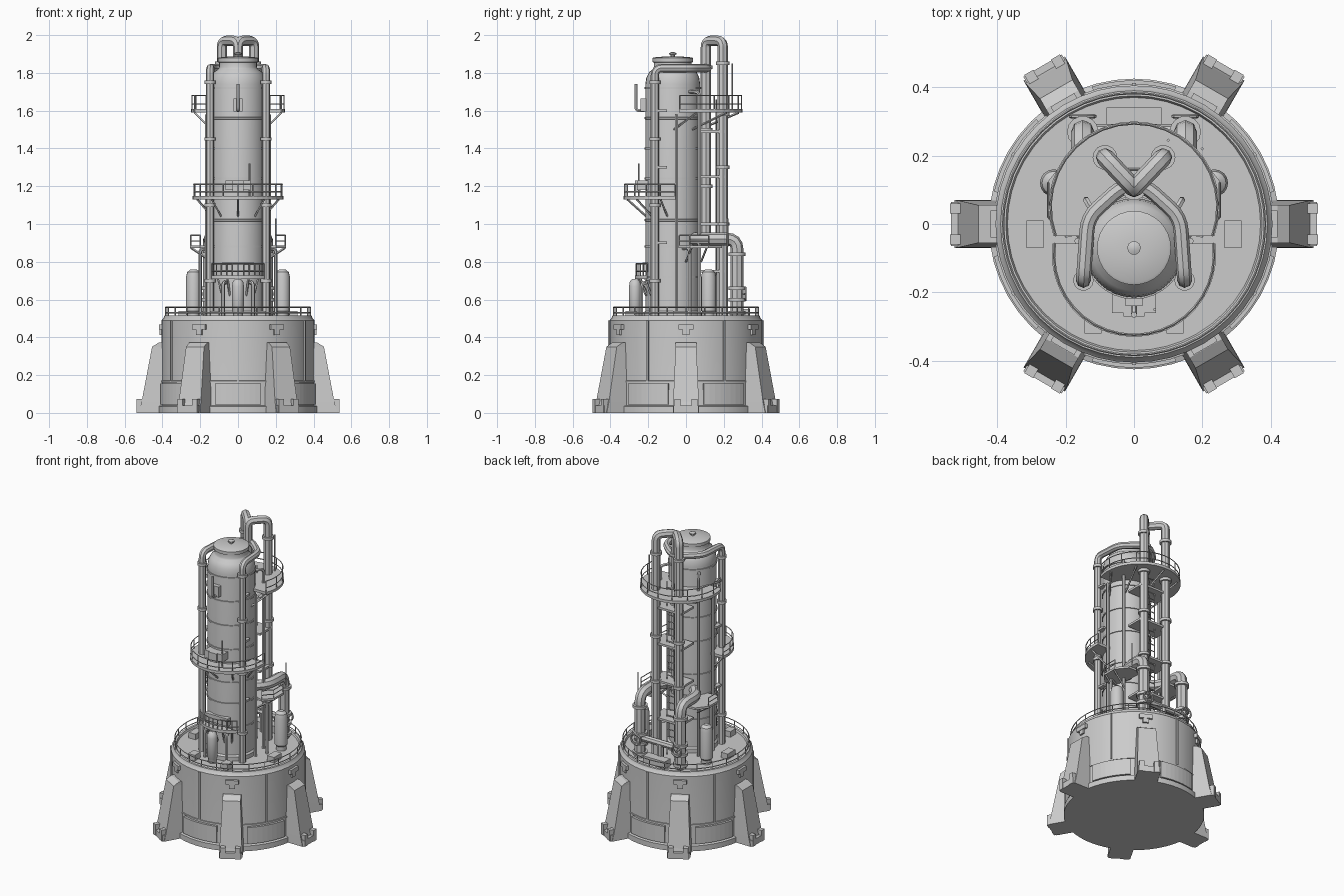
import bpy, bmesh
from math import sin, cos, pi, radians
from mathutils import Vector, Matrix

if "Cube" in bpy.data.objects:
    bpy.data.objects.remove(bpy.data.objects["Cube"])

TY, TR = -0.07, 0.145          # tower centre y and radius


def finish(name, bm, smooth=False):
    bmesh.ops.recalc_face_normals(bm, faces=bm.faces)
    me = bpy.data.meshes.new(name)
    bm.to_mesh(me)
    bm.free()
    ob = bpy.data.objects.new(name, me)
    bpy.context.collection.objects.link(ob)
    if smooth:
        bpy.ops.object.select_all(action='DESELECT')
        ob.select_set(True)
        bpy.context.view_layer.objects.active = ob
        bpy.ops.object.shade_smooth_by_angle(angle=radians(35))
    return ob


def lathe(name, prof, c=(0, 0), seg=32):
    """Closed solid of revolution from (radius, z) points."""
    bm = bmesh.new()
    rings = [[bm.verts.new((c[0] + r * cos(2 * pi * i / seg), c[1] + r * sin(2 * pi * i / seg), z))
              for i in range(seg)] for r, z in prof]
    for a, b in zip(rings, rings[1:]):
        for i in range(seg):
            j = (i + 1) % seg
            bm.faces.new((a[i], a[j], b[j], b[i]))
    bm.faces.new(rings[0][::-1])
    bm.faces.new(rings[-1])
    return finish(name, bm, True)


def prism(name, pts, z0, z1, bm=None):
    """Extruded flat outline."""
    own = bm is None
    bm = bm or bmesh.new()
    f = bm.faces.new([bm.verts.new((x, y, z0)) for x, y in pts])
    ext = bmesh.ops.extrude_face_region(bm, geom=[f])
    bmesh.ops.translate(bm, vec=(0, 0, z1 - z0), verts=[v for v in ext['geom'] if isinstance(v, bmesh.types.BMVert)])
    if own:
        return finish(name, bm)


def boxes(name, items):
    """items: (centre, size, angle): boxes turned about the z axis through the origin."""
    bm = bmesh.new()
    for c, s, ang in items:
        m = Matrix.Rotation(radians(ang), 4, 'Z') @ Matrix.Translation(c) @ Matrix.Diagonal((*s, 1))
        bmesh.ops.create_cube(bm, size=1, matrix=m)
    return finish(name, bm)


def bend(pts, f):
    """Round the corners of a path."""
    p = [Vector(q) for q in pts]
    out = [p[0]]
    for a, b, c in zip(p, p[1:], p[2:]):
        s, e = b + (a - b).normalized() * f, b + (c - b).normalized() * f
        out += [s * (1 - t) ** 2 + b * 2 * t * (1 - t) + e * t * t for t in (0, .25, .5, .75, 1)]
    return out + [p[-1]]


def tubes(name, paths, r, f=0, res=2):
    """Round tubes along one or more paths, turned into one mesh."""
    cu = bpy.data.curves.new(name, 'CURVE')
    cu.dimensions, cu.bevel_depth, cu.bevel_resolution, cu.use_fill_caps = '3D', r, res, True
    for path in paths:
        q = bend(path, f) if f else path
        sp = cu.splines.new('POLY')
        sp.points.add(len(q) - 1)
        for pt, co in zip(sp.points, q):
            pt.co = (*co, 1)
    tmp = bpy.data.objects.new(name + "_path", cu)
    bpy.context.collection.objects.link(tmp)
    bpy.context.view_layer.update()
    me = bpy.data.meshes.new_from_object(tmp.evaluated_get(bpy.context.evaluated_depsgraph_get()))
    bpy.data.objects.remove(tmp)
    bm = bmesh.new()
    bm.from_mesh(me)
    bpy.data.meshes.remove(me)
    return finish(name, bm, True)


def arc(c, r, a0, a1, n):
    return [(c[0] + r * cos(radians(a0 + (a1 - a0) * i / n)), c[1] + r * sin(radians(a0 + (a1 - a0) * i / n)))
            for i in range(n + 1)]


def railing(name, xy, z, h):
    paths = [[(x, y, z + h * k) for x, y in xy] for k in (.5, 1)]
    paths += [[(x, y, z), (x, y, z + h)] for x, y in xy[::2]]
    tubes(name, paths, 0.0035, res=0)


def both(path):
    return [path, [(-x, y, z) for x, y, z in path]]


# Base drum, deck and rim
lathe("base_drum", [(.425, 0), (.425, .035), (.41, .04), (.405, .16), (.405, .49), (.395, .5),
                    (.39, .515), (.375, .515), (.37, .503), (.05, .503)], seg=48)
railing("deck_railing", arc((0, 0), .383, 0, 360, 48), .5, .06)
skirt = bmesh.new()
for k in range(6):
    a = 60 * k + 30
    prism("", arc((0, 0), .42, a - 17, a + 17, 8) + arc((0, 0), .39, a + 17, a - 17, 8), .045, .155, skirt)
finish("skirt_panels", skirt)
lathe("drum_seam", [(.40, .16), (.41, .162), (.41, .17), (.40, .172)], seg=48)
boxes("drum_vertical_ribs", [((.406, 0, .33), (.012, .012, .32), 60 * k + 30) for k in range(6)])
boxes("drum_hatches", [((.408, 0, .455), (.022, .08, .028), 60 * k) for k in range(6)]
      + [((.408, 0, .428), (.016, .035, .03), 60 * k) for k in range(6)])

# Six tapered buttress legs with foot blocks
bm = bmesh.new()
for k in range(6):
    m = Matrix.Rotation(radians(60 * k), 4, 'Z')
    levels = [(.525, .07, 0), (.51, .068, .06), (.455, .055, .35), (.42, .055, .372)]
    rings = [[bm.verts.new(m @ Vector(p)) for p in ((.37, -w, z), (r, -w, z), (r, w, z), (.37, w, z))]
             for r, w, z in levels]
    for a, b in zip(rings, rings[1:]):
        for i in range(4):
            bm.faces.new((a[i], a[(i + 1) % 4], b[(i + 1) % 4], b[i]))
    bm.faces.new(rings[0])
    bm.faces.new(rings[-1])
finish("buttress_legs", bm)
boxes("foot_clamps", [((.512, s * .045, .037), (.052, .03, .074), 60 * k) for k in range(6) for s in (-1, 1)]
      + [((.505, 0, .02), (.06, .13, .04), 60 * k) for k in range(6)])

# Main tower with shoulder, cap and seam bands
lathe("tower", [(.155, .5), (.155, .53), (TR, .54), (TR, 1.74), (.14, 1.775), (.125, 1.805), (.105, 1.82), (.1, 1.83),
                (.1, 1.855), (.108, 1.857), (.108, 1.878), (.1, 1.882), (.03, 1.888)], (0, TY))
for i, z in enumerate((.72, .88, 1.02, 1.24, 1.4, 1.56, 1.72)):
    lathe(f"tower_band_{i}", [(TR - .01, z - .007), (TR + .005, z - .005), (TR + .005, z + .005), (TR - .01, z + .007)],
          (0, TY))
lathe("cap_vent", [(.012, 1.88), (.012, 1.895), (.02, 1.897), (.02, 1.905), (.008, 1.91)], (0, TY), 10)

# Overhead loop pipes and side downpipes
tubes("side_pipes", both([(.148, -.165, .5), (.148, -.165, 1.825), (.135, .02, 1.825), (.03, .115, 1.825),
                          (0, .115, 1.825)]), .022, .04)
tubes("loop_pipes", both([(0, .105, .9), (0, .105, 1.97), (.085, .195, 1.97), (.085, .195, .5)]), .027, .035)
tubes("elbow_pipes", both([(.07, .02, .92), (.15, .1, .92), (.15, .27, .92), (.15, .27, .5)]), .034, .055)
tubes("manifold", [[(-.17, .27, .63), (.17, .27, .63)], [(0, .27, .63), (0, .27, .5)]], .022)
tubes("small_risers", both([(.2, .02, .5), (.2, .02, .87), (.12, -.02, .87)])
      + both([(.165, -.05, .5), (.165, -.05, 1.58)]) + both([(.14, .07, .5), (.14, .07, 1.7), (.1, .0, 1.7)])
      + both([(.08, -.235, .5), (.08, -.235, .69), (.06, -.18, .69)]), .01, .025, 1)
for i, (x, y, r, zs) in enumerate([(0, .105, .036, (1.2, 1.5, 1.83)), (.085, .195, .036, (1.0, 1.3, 1.58, 1.85)),
                                   (.148, -.165, .03, (.7, 1.1, 1.45, 1.75)), (.15, .27, .046, (.53, .6, .66, .84))]):
    for s in ((1, -1) if x else (1,)):
        for z in zs:
            lathe(f"flange_{i}", [(r, z - .009), (r, z + .009)], (s * x, y), 14)
tubes("valve_wheels", [[(s * .15 + .035 * cos(a * pi / 5), .315, .63 + .035 * sin(a * pi / 5)) for a in range(11)]
                       for s in (1, -1)] + both([(.15, .27, .63), (.15, .318, .63)]), .006, res=1)
boxes("pipe_brackets", [((0, .14, z), (.22, .13, .014), 0) for z in (.75, 1.0, 1.25, 1.49)]
      + [((s * .145, -.13, z), (.03, .06, .014), 0) for s in (1, -1) for z in (.9, 1.3, 1.6)])

# Deck vessels
for n, x, y, r, h in (("right", .235, .12, .04, .76), ("left", -.235, .12, .04, .76), ("front", 0, -.27, .032, .71)):
    lathe(n + "_vessel", [(r * .8, .5), (r * .8, .53), (r, .54), (r, h - .04), (r * .85, h - .015), (r * .4, h)],
          (x, y), 16)
boxes("deck_pump_boxes", [((s * .12, -.29, .52), (.05, .06, .04), 0) for s in (1, -1)]
      + [((s * .29, -.03, .52), (.05, .08, .04), 0) for s in (1, -1)] + [((0, .31, .525), (.16, .06, .05), 0)])

# Upper rear, middle front and low front galleries with rails and braces
for n, c, r, a0, a1, z, h in (("upper", (0, .05), .25, -20, 200, 1.59, .09),
                              ("middle", (0, -.09), .24, 172, 368, 1.13, .08),
                              ("lower", (0, TY), .2, 225, 315, .71, .08)):
    prism(n + "_gallery", arc(c, r, a0, a1, 24), z, z + .018)
    railing(n + "_gallery_railing", arc(c, r - .006, a0, a1, 20), z, h)
    struts = []
    for k in range(5):
        t = radians(a0 + (a1 - a0) * (k + .5) / 5)
        struts.append([(c[0] + (r - .02) * cos(t), c[1] + (r - .02) * sin(t), z),
                       (.14 * cos(t), TY + .14 * sin(t), z - .09)])
    tubes(n + "_gallery_struts", struts, .006, res=0)

# Side landings at the elbow level
for n, s in (("right", 1), ("left", -1)):
    prism(n + "_landing", [(s * x, y) for x, y in ((.11, -.02), (.2, -.04), (.255, .02), (.255, .12), (.2, .19),
                                                   (.1, .19))], .872, .886)
    railing(n + "_landing_railing", [(s * x, y) for x, y in ((.2, -.035), (.225, 0), (.25, .02), (.25, .07),
                                                             (.25, .12))], .88, .06)
    tubes(n + "_landing_struts", [[(s * .25, y, .875), (s * .14, y - .03, .8)] for y in (.03, .11)], .006, res=0)

# Rear ladder, front manways and antenna
tubes("rear_ladder", both([(.028, .16, .5), (.028, .16, 1.66)])
      + [[(-.028, .16, .54 + .045 * i), (.028, .16, .54 + .045 * i)] for i in range(25)], .004, res=0)
boxes("front_manway", [((0, -.23, 1.205), (.13, .06, .05), 0), ((0, -.255, 1.2), (.06, .03, .06), 0),
                       ((0, -.215, .77), (.17, .03, .05), 0), ((0, -.22, 1.63), (.05, .04, .07), 0)])
tubes("front_vent", [[(0, -.22, 1.6), (0, -.265, 1.6), (0, -.265, 1.74)]], .009, .02, 1)
tubes("antenna_masts", [[(.1, .245, 1.6), (.1, .245, 1.85)], [(.06, -.25, 1.14), (.06, -.25, 1.32)],
                        [(.2, .22, .88), (.2, .22, 1.03)]], .005, res=0)
